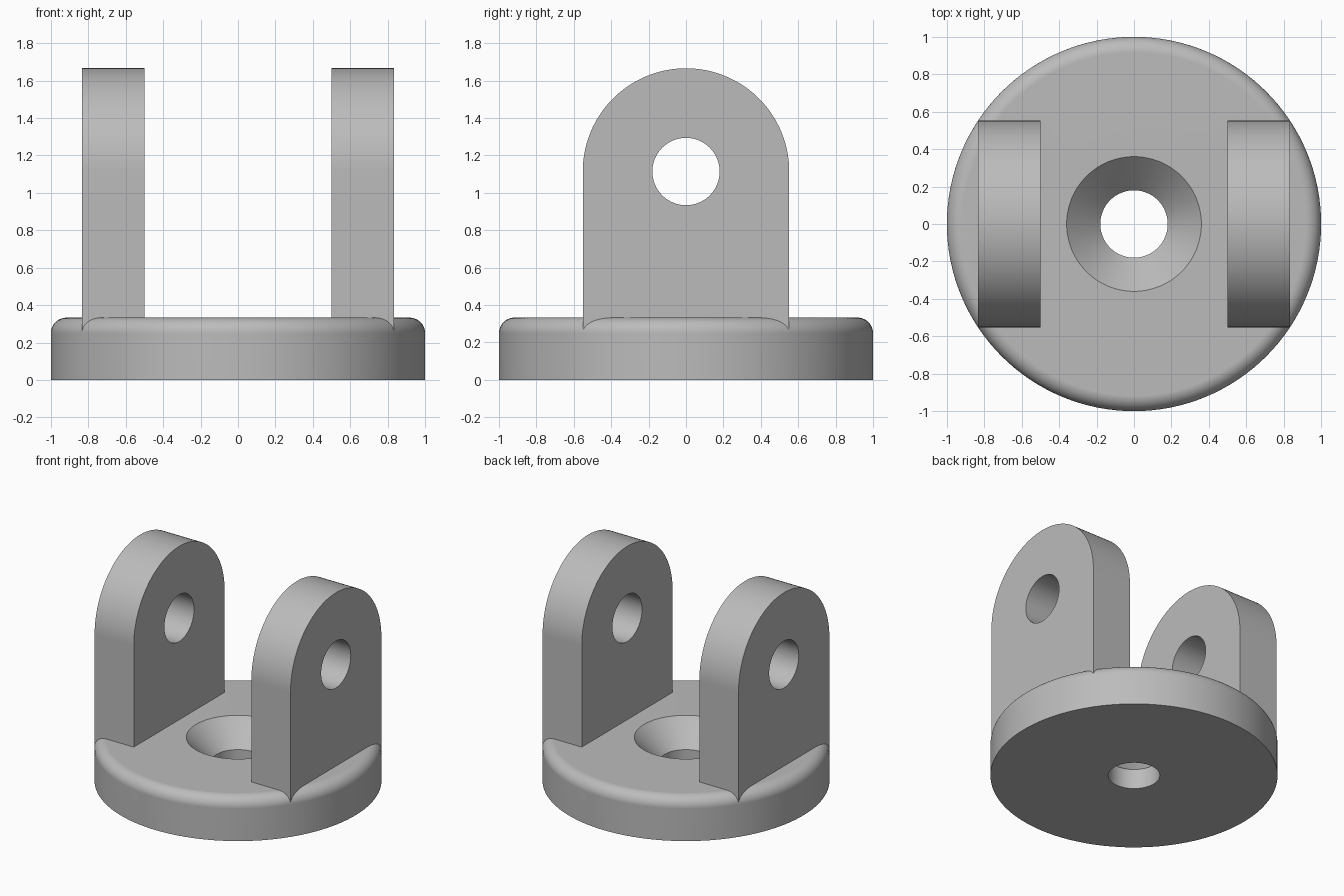
import bpy, bmesh
from math import pi, sin, cos, radians
from mathutils import Vector, Matrix

cube = bpy.data.objects.get("Cube")
if cube:
    bpy.data.objects.remove(cube, do_unlink=True)

SEG = 128
HEIGHT = 0.333       # base thickness
FILLET = 0.083
BORE = 0.18          # shared radius of bore and pin holes
EAR_IN, EAR_OUT, EAR_HALF = 0.5, 0.833, 0.552
PIN_Z = 1.114

grey = bpy.data.materials.new("plain grey")
grey.use_nodes = True
colour = (0.5, 0.5, 0.5, 1)
grey.diffuse_color = colour
grey.node_tree.nodes["Principled BSDF"].inputs["Base Color"].default_value = colour


def make_object(name, bm):
    bmesh.ops.recalc_face_normals(bm, faces=bm.faces)
    mesh = bpy.data.meshes.new(name)
    bm.to_mesh(mesh)
    bm.free()
    mesh.materials.append(grey)
    obj = bpy.data.objects.new(name, mesh)
    bpy.context.collection.objects.link(obj)
    return obj


def boolean(target, tool, operation):
    mod = target.modifiers.new(operation.title(), 'BOOLEAN')
    mod.object, mod.operation, mod.solver = tool, operation, 'EXACT'
    bpy.context.view_layer.objects.active = target
    bpy.ops.object.modifier_apply(modifier=mod.name)
    bpy.data.objects.remove(tool, do_unlink=True)


# Round base: lathed profile with rounded rim and countersunk bore
profile = [(BORE, 0), (1, 0)]
for i in range(11):
    a = i / 10 * pi / 2
    profile.append((1 - FILLET + FILLET * cos(a), HEIGHT - FILLET + FILLET * sin(a)))
profile += [(2 * BORE, HEIGHT), (BORE, HEIGHT - BORE)]

bm = bmesh.new()
verts = [bm.verts.new((r, 0, z)) for r, z in profile]
edges = [bm.edges.new((v, verts[i - 1])) for i, v in enumerate(verts)]
bmesh.ops.spin(bm, geom=verts + edges, cent=(0, 0, 0), axis=(0, 0, 1),
               angle=2 * pi, steps=SEG, use_merge=True)
bmesh.ops.remove_doubles(bm, verts=bm.verts, dist=0.00001)
bracket = make_object("clevis_bracket", bm)

# Two upright ears with rounded tops and pin holes
for side, x in (("left", EAR_IN), ("right", -EAR_OUT)):
    bm = bmesh.new()
    outline = [(-EAR_HALF, 0.2), (EAR_HALF, 0.2)]
    outline += [(EAR_HALF * cos(i * pi / 64), PIN_Z + EAR_HALF * sin(i * pi / 64))
                for i in range(65)]
    face = bm.faces.new([bm.verts.new((x, y, z)) for y, z in outline])
    ext = bmesh.ops.extrude_face_region(bm, geom=[face], use_keep_orig=True)
    moved = [v for v in ext["geom"] if isinstance(v, bmesh.types.BMVert)]
    bmesh.ops.translate(bm, verts=moved, vec=(EAR_OUT - EAR_IN, 0, 0))
    ear = make_object(side + "_ear", bm)

    bm = bmesh.new()
    bmesh.ops.create_cone(bm, cap_ends=True, segments=64, radius1=BORE, radius2=BORE,
                          depth=1, matrix=Matrix.Translation((x, 0, PIN_Z))
                          @ Matrix.Rotation(pi / 2, 4, 'Y'))
    boolean(ear, make_object("pin_hole_cutter", bm), 'DIFFERENCE')
    boolean(bracket, ear, 'UNION')

# Smooth curved faces, keep the machined edges crisp
bpy.ops.object.select_all(action='DESELECT')
bracket.select_set(True)
bpy.context.view_layer.objects.active = bracket
bpy.ops.object.shade_smooth_by_angle(angle=radians(25))
normals = bracket.modifiers.new("Weighted Normal", 'WEIGHTED_NORMAL')
normals.keep_sharp = True
